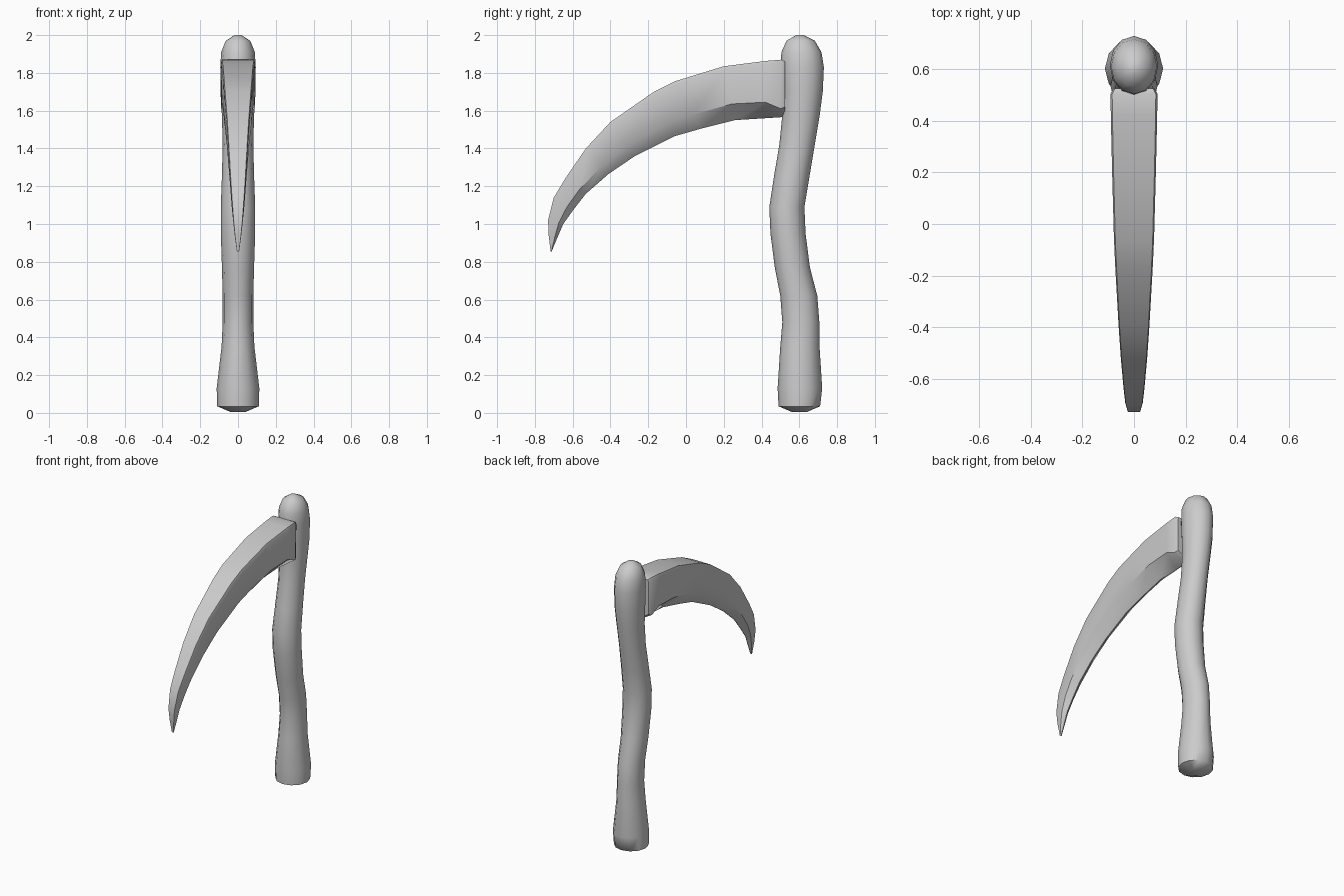
import bpy, bmesh, math


def loft(name, rings, angle):
    """Skin a list of equal-sized point rings and cap both ends."""
    bm = bmesh.new()
    vs = [[bm.verts.new(p) for p in ring] for ring in rings]
    n = len(vs[0])
    for a, b in zip(vs, vs[1:]):
        for i in range(n):
            j = (i + 1) % n
            bm.faces.new((a[i], a[j], b[j], b[i]))
    bm.faces.new(vs[0][::-1])
    bm.faces.new(vs[-1])
    bmesh.ops.recalc_face_normals(bm, faces=bm.faces)
    mesh = bpy.data.meshes.new(name)
    bm.to_mesh(mesh)
    bm.free()
    ob = bpy.data.objects.new(name, mesh)
    bpy.context.collection.objects.link(ob)
    bpy.ops.object.select_all(action='DESELECT')
    ob.select_set(True)
    bpy.context.view_layer.objects.active = ob
    bpy.ops.object.shade_smooth_by_angle(angle=math.radians(angle))
    return ob


# Handle: wavy shaft as (z, centre y, half width x, half depth y)
shaft = [
    (0.005, 0.60, 0.04, 0.04), (0.035, 0.60, 0.11, 0.11),
    (0.13, 0.603, 0.113, 0.118), (0.35, 0.603, 0.087, 0.104),
    (0.48, 0.608, 0.081, 0.098), (0.62, 0.597, 0.081, 0.098),
    (0.77, 0.563, 0.085, 0.093), (0.95, 0.54, 0.091, 0.093),
    (1.09, 0.534, 0.091, 0.093), (1.26, 0.561, 0.085, 0.094),
    (1.42, 0.588, 0.081, 0.094), (1.57, 0.608, 0.085, 0.099),
    (1.70, 0.616, 0.093, 0.108), (1.83, 0.615, 0.094, 0.115),
    (1.91, 0.611, 0.089, 0.106), (1.97, 0.607, 0.065, 0.075),
    (2.0, 0.603, 0.02, 0.02)]
SIDES = 12
loft("handle", [[(rx * math.cos(2 * math.pi * i / SIDES),
                  cy + ry * math.sin(2 * math.pi * i / SIDES), z)
                 for i in range(SIDES)] for z, cy, rx, ry in shaft], 60)

# Blade: spine y, z, cutting edge y, z, half width, where the bevel starts
stations = [
    (0.525, 1.86, 0.525, 1.575, 0.08, 0.84), (0.505, 1.87, 0.50, 1.565, 0.091, 0.85),
    (0.42, 1.863, 0.42, 1.56, 0.09, 0.72), (0.20, 1.835, 0.26, 1.55, 0.085, 0.70),
    (-0.06, 1.755, 0.08, 1.505, 0.078, 0.70), (-0.17, 1.70, -0.06, 1.465, 0.073, 0.70),
    (-0.40, 1.54, -0.27, 1.36, 0.06, 0.70), (-0.53, 1.40, -0.41, 1.265, 0.051, 0.70),
    (-0.64, 1.24, -0.53, 1.16, 0.041, 0.70), (-0.70, 1.14, -0.60, 1.07, 0.034, 0.70),
    (-0.73, 1.02, -0.65, 1.00, 0.025, 0.70), (-0.727, 0.94, -0.68, 0.93, 0.017, 0.70),
    (-0.717, 0.855, -0.711, 0.855, 0.006, 0.70)]


def section(sy, sz, ey, ez, w, bevel):
    half = [(0.93, 0), (1.0, 0.06), (0.98, bevel), (0.06, 1.0)]
    pts = half + [(-x, t) for x, t in reversed(half)]
    return [(x * w, sy + (ey - sy) * t, sz + (ez - sz) * t) for x, t in pts]


loft("blade", [section(*s) for s in stations], 40)
